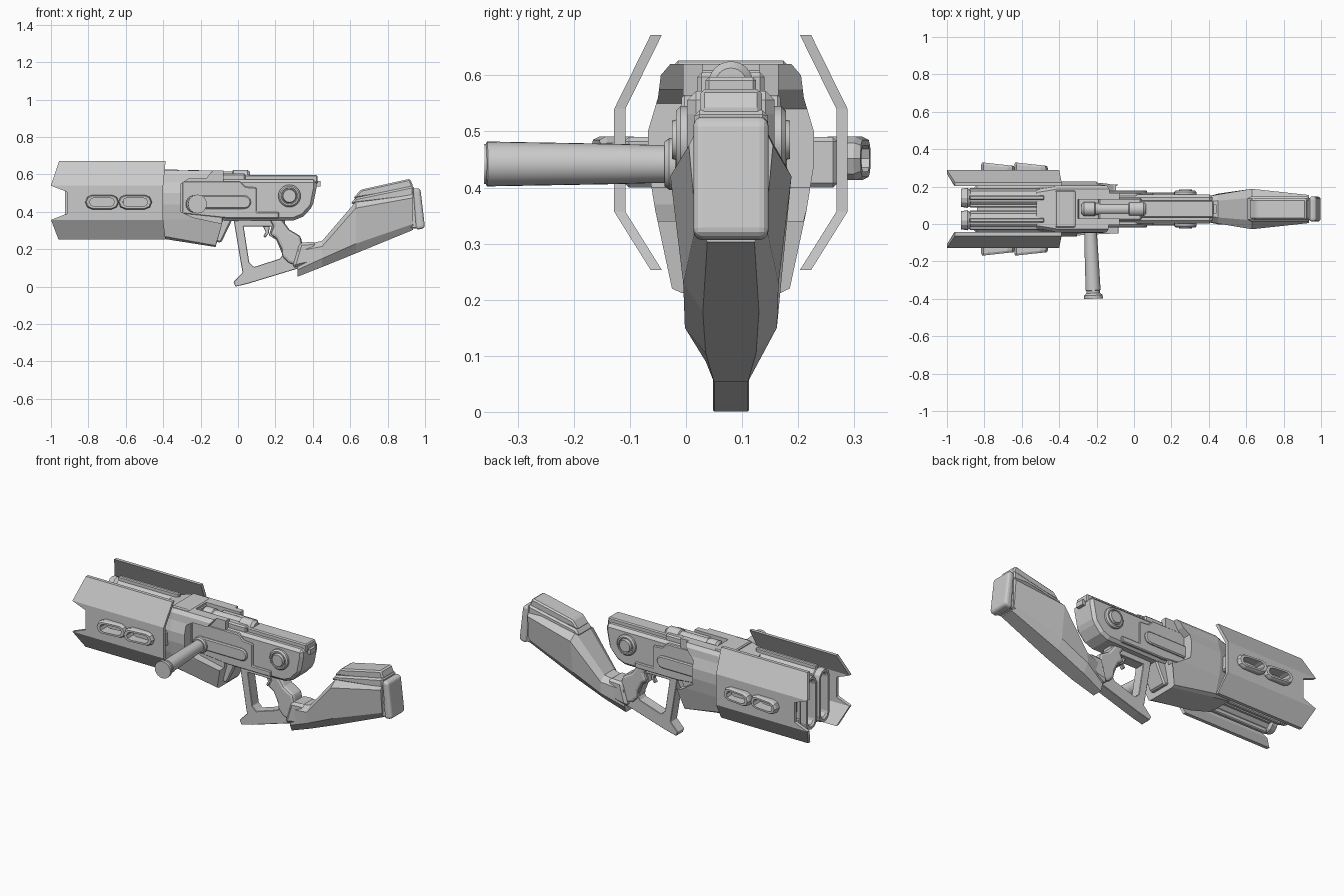
import bpy, bmesh, math
from mathutils import Vector, Matrix

if "Cube" in bpy.data.objects:
    bpy.data.objects.remove(bpy.data.objects["Cube"])

CY = 0.08  # centre plane of the gun


def finish(name, bm, bevel=0, seg=1, smooth=False):
    bmesh.ops.recalc_face_normals(bm, faces=bm.faces)
    me = bpy.data.meshes.new(name)
    bm.to_mesh(me)
    bm.free()
    ob = bpy.data.objects.new(name, me)
    bpy.context.collection.objects.link(ob)
    if smooth:
        bpy.ops.object.select_all(action='DESELECT')
        ob.select_set(True)
        bpy.context.view_layer.objects.active = ob
        bpy.ops.object.shade_smooth_by_angle(angle=math.radians(35))
    if bevel:
        m = ob.modifiers.new("Bevel", 'BEVEL')
        m.width, m.segments, m.limit_method = bevel, seg, 'ANGLE'
    return ob


def loft(name, rings, closed=False, **kw):
    """Skin a list of equally sized point rings; cap the ends unless closed."""
    bm = bmesh.new()
    vs = [[bm.verts.new(p) for p in r] for r in rings]
    n = len(rings[0])
    pairs = list(zip(vs, vs[1:])) + ([(vs[-1], vs[0])] if closed else [])
    for a, b in pairs:
        for i in range(n):
            j = (i + 1) % n
            bm.faces.new((a[i], a[j], b[j], b[i]))
    if not closed:
        bm.faces.new(vs[0])
        bm.faces.new(vs[-1])
    return finish(name, bm, **kw)


def prism(name, pts, y0, y1, **kw):
    """Extrude an x-z profile along y (offsets from the centre plane)."""
    return loft(name, [[(x, CY + y, z) for x, z in pts] for y in (y0, y1)], **kw)


def box(name, x0, x1, y0, y1, z0, z1, **kw):
    return prism(name, [(x0, z0), (x1, z0), (x1, z1), (x0, z1)], y0, y1, **kw)


def turned(name, origin, axis, stations, n=24):
    """Turned part: (distance, radius) stations along an axis."""
    q = Vector(axis).to_track_quat('Z', 'Y')
    rings = [[Vector(origin) + q @ Vector((r * math.cos(2 * math.pi * i / n), r * math.sin(2 * math.pi * i / n), d))
              for i in range(n)] for d, r in stations]
    return loft(name, rings, smooth=True)


def stadium(hu, hv, n=6):
    """Rounded slot outline, long in v."""
    pts = []
    for c, a0 in ((hv - hu, 0), (hu - hv, math.pi)):
        pts += [(hu * math.cos(a0 + math.pi * i / n), c + hu * math.sin(a0 + math.pi * i / n)) for i in range(n + 1)]
    return pts


def cut(target, cutter):
    m = target.modifiers.new("Cut", 'BOOLEAN')
    m.operation, m.object, m.solver = 'DIFFERENCE', cutter, 'EXACT'
    cutter.hide_render = True
    cutter.hide_viewport = True
    target.modifiers.move(len(target.modifiers) - 1, 0)


def mirrored(half):
    """Half section (offset, z) bottom to top -> full ring in (y, z)."""
    return [(CY + y, z) for y, z in half] + [(CY - y, z) for y, z in reversed(half)]


# Side shields with windows, raised window frames and struts
rows = [(.672, .143, -.957, -.387), (.54, .208, -1, -.4), (.507, .208, -.915, -.4),
        (.39, .208, -.915, -.4), (.357, .208, -1, -.4), (.253, .143, -.96, -.387)]
for s, side in ((-1, "near"), (1, "far")):
    rings = [[(a, CY + s * o, z), (b, CY + s * o, z), (b, CY + s * (o - .02), z), (a, CY + s * (o - .02), z)]
             for z, o, a, b in rows]
    shield = loft("shield_" + side, rings)
    for k, cx in enumerate((-.727, -.55)):
        hole = prism(f"window_cutter_{side}_{k}", [(cx + v, .452 + u) for u, v in stadium(.026, .075)], s * .1, s * .3)
        cut(shield, hole)
        out, inn = stadium(.039, .09, 4), stadium(.023, .066, 4)

        def ring(pts, off):
            return [(cx + v, CY + s * (off - .11 * v), .452 + u) for u, v in pts]
        loft(f"window_frame_{side}_{k}",
             [ring(inn, .178), ring(out, .178), ring(out, .228), ring(stadium(.033, .084, 4), .24), ring(inn, .24)],
             closed=True)
    box("shield_strut_" + side, -.62, -.42, s * .09, s * .19, .40, .49, bevel=.008)

# Twin slot-shaped barrels with flared mouths and long rails
for s, side in ((-1, "near"), (1, "far")):
    def oval(x, hu, hv):
        return [(x, CY + s * .06 + u, .45 + v) for u, v in stadium(hu, hv)]
    loft("barrel_" + side, [oval(-.6, .024, .125), oval(-.915, .028, .13), oval(-.925, .034, .14),
                            oval(-.925, .048, .155), oval(-.89, .054, .16), oval(-.875, .04, .15),
                            oval(-.45, .04, .15)])
    for k, (o, z) in enumerate(((.06, .602), (.06, .298), (.1, .56), (.1, .34), (.02, .56), (.02, .34))):
        box(f"barrel_rail_{side}_{k}", -.88, -.48, s * o - .012, s * o + .012, z - .018, z + .018, bevel=.005)
    box("barrel_side_" + side, -.86, -.48, s * .085, s * .13, .38, .52, bevel=.02)
box("barrel_core", -.84, -.45, -.05, .05, .36, .54)

# Front housing with stepped recesses on both sides
half = [(.09, .256), (.108, .27), (.135, .36), (.148, .44), (.148, .5), (.13, .56), (.125, .6), (.108, .62)]
nose = [(y * .82, .44 + (z - .44) * .85) for y, z in half]
rear = [(.088, .212), (.105, .22)] + half[2:]
rings = [[(-.52, y, z) for y, z in mirrored(nose)], [(-.4, y, z) for y, z in mirrored(half)],
         [(-.12 if z < .3 else -.078, y, z) for y, z in mirrored(rear)]]
housing = loft("front_housing", rings)
recess = [(-.305, .55), (-.265, .575), (-.17, .575), (-.12, .64), (.1, .64), (.1, .34), (-.1, .34), (-.24, .37), (-.305, .4)]
cut(housing, prism("recess_cutter_near", recess, -.3, -.085))
notch = [(-.2, .54), (-.16, .575), (-.12, .64), (.1, .64), (.1, .34), (-.11, .34), (-.2, .40)]
cut(housing, prism("recess_cutter_far", notch, .085, .3))
cut(housing, box("top_channel_cutter", -.3, .1, -.05, .05, .575, .7))
prism("housing_top_plate", [(-.42, .6), (-.29, .6), (-.32, .626), (-.42, .626)], -.1, .1, bevel=.006)
prism("housing_heel", [(-.16, .3), (-.12, .24), (-.09, .235), (-.03, .36), (-.16, .37)], -.06, .06, bevel=.008)

# Receiver body, raised side panels, top rail and tube
prism("receiver", [(-.36, .38), (-.04, .352), (.3, .355), (.35, .375), (.4, .43), (.42, .53), (.42, .572), (-.36, .572)],
      -.078, .078, bevel=.016)
box("top_rail", -.08, .425, -.045, .045, .55, .597, bevel=.006)
box("rail_stop", .4, .44, -.025, .025, .535, .565)
box("rail_seat", -.19, .04, -.06, .06, .56, .605, bevel=.008)
turned("top_tube", (-.28, CY, .585), (1, 0, 0),
       [(0, .025), (.012, .038), (.07, .038), (.075, .032), (.25, .032), (.255, .04), (.33, .04), (.345, .028)])
for s, side in ((-1, "near"), (1, "far")):
    prism("side_panel_" + side, [(-.3, .39), (-.06, .365), (.22, .365), (.22, .4), (.1, .4), (.1, .53), (.04, .535),
                                 (.01, .565), (-.3, .565)], s * .06, s * .088, bevel=.005)
    prism("side_bar_" + side, [(-.1 + v, .452 + u) for u, v in stadium(.036, .17)], s * .07, s * .1, bevel=.006)
    turned("pivot_knob_" + side, (.275, CY, .485), (0, s, 0),
           [(.05, .06), (.09, .06), (.098, .052), (.098, .044), (.09, .042), (.09, .038), (.105, .034)])

# Sideways front handle
turned("side_handle", (-.235, CY - .07, .442), (.045, -1, 0),
       [(0, .034), (.07, .034), (.14, .036), (.31, .039), (.365, .040), (.367, .036),
        (.38, .036), (.392, .05), (.41, .05)], n=28)
turned("handle_mount", (-.233, CY - .06, .442), (0, -1, 0), [(0, .046), (.05, .046), (.058, .04)])

# Trigger guard frame, grip and trigger
guard = prism("trigger_guard", [(-.024, .36), (.024, .075), (-.024, .025), (-.013, 0), (.06, .018), (.33, .1),
                                (.335, .23), (.25, .33), (.25, .36)], -.032, .032, bevel=.009)
cut(guard, prism("guard_cutter", [(.03, .322), (.18, .322), (.165, .275), (.205, .25), (.238, .17), (.225, .15),
                                  (.085, .105), (.06, .13)], -.2, .2))
prism("grip", [(.16, .37), (.235, .36), (.275, .305), (.335, .27), (.345, .22), (.33, .11), (.27, .125),
               (.236, .16), (.232, .2), (.205, .255), (.17, .28), (.19, .32)], -.045, .045, bevel=.016, seg=2)
prism("trigger", [(.13, .33), (.17, .33), (.165, .285), (.145, .262), (.135, .27), (.148, .292)], -.012, .012, bevel=.003)

# Shoulder stock
stations = [(.318, [(.03, .053), (.045, .09), (.052, .19), (.032, .215)]),
            (.45, [(.045, .105), (.082, .15), (.078, .215), (.045, .245)]),
            (.63, [(.05, .178), (.085, .23), (.108, .42), (.06, .455)]),
            (.935, [(.042, .303), (.062, .335), (.075, .475), (.05, .525)])]
loft("stock", [[(x, y, z) for y, z in mirrored(h)] for x, h in stations])
prism("stock_neck", [(.29, .1), (.38, .12), (.43, .2), (.41, .24), (.33, .235)], -.06, .06, bevel=.014)
prism("cheek_rest", [(.6, .44), (.627, .475), (.94, .54), (.94, .48)], -.066, .066, bevel=.01)
prism("cheek_pad", [(.615, .47), (.655, .518), (.92, .577), (.937, .535), (.93, .52)], -.055, .055, bevel=.012)
prism("butt_neck", [(.91, .5), (.95, .52), (.965, .31), (.91, .31)], -.055, .055, bevel=.006)
prism("butt_plate", [(.935, .527), (.975, .525), (1.0, .313), (.952, .303)], -.067, .067, bevel=.016, seg=3)
